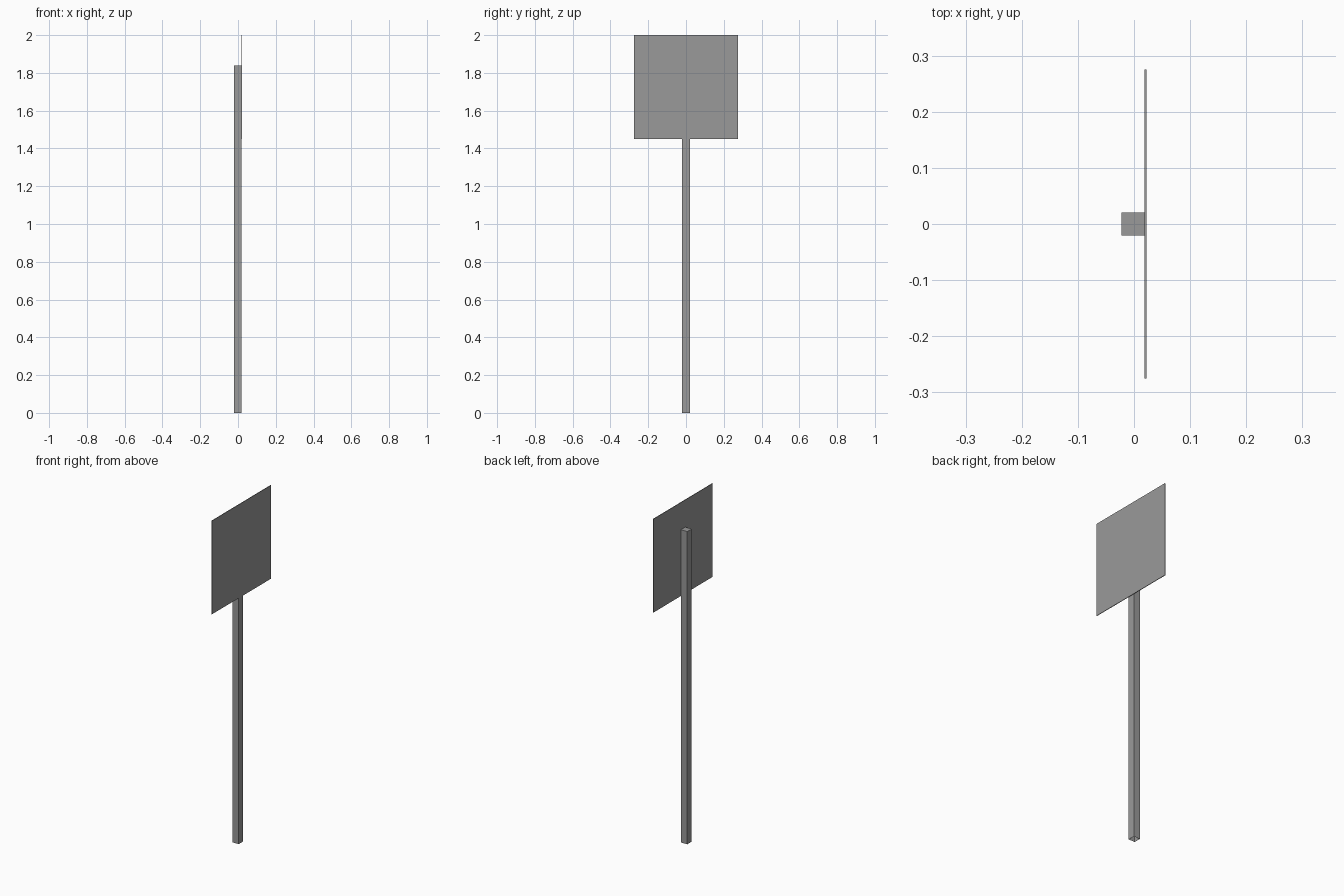
import bpy
import bmesh

if "Cube" in bpy.data.objects:
    bpy.data.objects.remove(bpy.data.objects["Cube"])

# Dark grey metal shared by both parts
metal = bpy.data.materials.new("dark_grey")
metal.diffuse_color = (0.32, 0.32, 0.32, 1)
metal.use_nodes = True
metal.node_tree.nodes["Principled BSDF"].inputs["Base Color"].default_value = metal.diffuse_color


def box(name, lo, hi, open_bottom=False):
    """Axis-aligned box between two corners, optionally without its underside."""
    centre = [(a + b) / 2 for a, b in zip(lo, hi)]
    bpy.ops.mesh.primitive_cube_add(size=1, location=centre)
    obj = bpy.context.object
    obj.name = obj.data.name = name
    obj.scale = [b - a for a, b in zip(lo, hi)]
    bpy.ops.object.transform_apply(location=False, rotation=False, scale=True)
    obj.data.materials.append(metal)
    if open_bottom:
        bm = bmesh.new()
        bm.from_mesh(obj.data)
        under = [f for f in bm.faces if f.normal.z < -0.5]
        bmesh.ops.delete(bm, geom=under, context='FACES_ONLY')
        bm.to_mesh(obj.data)
        bm.free()
    return obj


POST = 0.041     # square post width
PLATE = 0.0035   # sign plate thickness
SIDE = 0.55      # sign plate edge length
half_depth = (POST + PLATE) / 2
joint = POST - half_depth

# Square post standing on the ground, open at the foot
box("post", (-half_depth, -POST / 2, 0), (joint, POST / 2, 1.84), open_bottom=True)

# Thin square plate fixed to the +x face of the post
box("sign_plate", (joint, -SIDE / 2, 2 - SIDE), (half_depth, SIDE / 2, 2))
